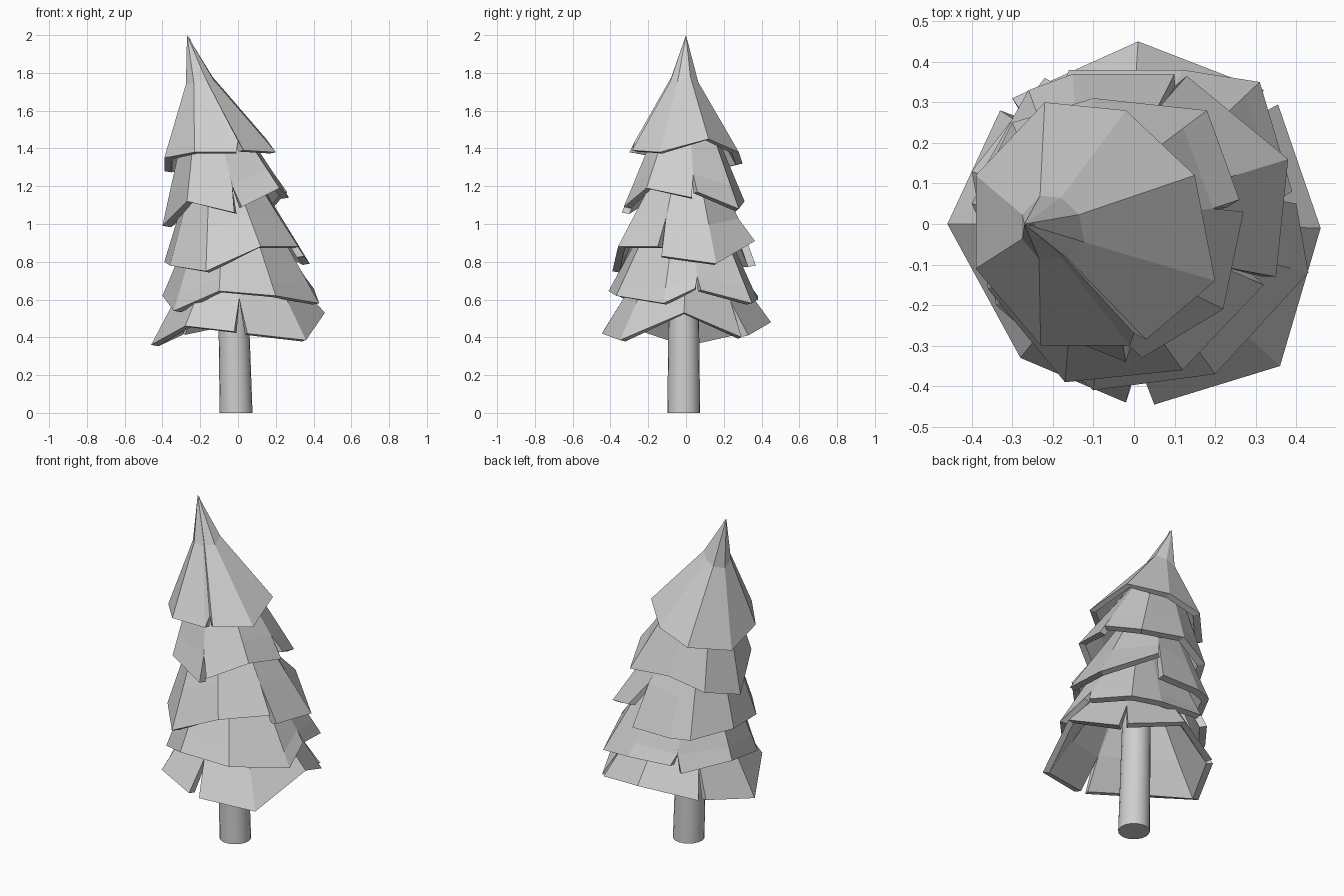
import bpy
import bmesh
from mathutils import Vector

cube = bpy.data.objects.get("Cube")
if cube:
    bpy.data.objects.remove(cube, do_unlink=True)

grey = bpy.data.materials.new("light_grey")
grey.use_nodes = True
grey.diffuse_color = (0.62, 0.62, 0.62, 1)
shader = next(n for n in grey.node_tree.nodes if n.type == 'BSDF_PRINCIPLED')
shader.inputs["Base Color"].default_value = grey.diffuse_color


def finish(bm, name):
    """Turn a bmesh into a named, coloured object."""
    mesh = bpy.data.meshes.new(name)
    bm.to_mesh(mesh)
    bm.free()
    mesh.materials.append(grey)
    obj = bpy.data.objects.new(name, mesh)
    bpy.context.scene.collection.objects.link(obj)
    return obj


def branch_tier(name, rim, splits, centre, scale, lift, pinch=1.0):
    """Ragged skirt of thick panels; a split opens a slit after that rim point."""
    centre = Vector(centre)
    rim = [Vector(p) for p in rim]
    count = len(rim)

    # Upper ring follows the rim shape, shrunk towards the tier's centre
    top = [Vector((centre.x + p.x * scale, centre.y + p.y * scale, centre.z)) for p in rim]
    mid = [low.lerp(high, lift) for low, high in zip(rim, top)]
    axis = sum(mid, Vector()) / count
    for m in mid:
        m.xy = axis.xy.lerp(m.xy, pinch)

    bm = bmesh.new()
    low_v = [bm.verts.new(p) for p in rim]
    mid_v = [bm.verts.new(p) for p in mid]
    peak = bm.verts.new(centre)
    top_v = [bm.verts.new(p) for p in top] if scale else [peak] * count

    # Both sides of a slit meet at one point
    for i in splits:
        j = (i + 1) % count
        mid_v[i].co = (mid_v[i].co + mid_v[j].co) / 2
        bm.verts.remove(mid_v[j])
        mid_v[j] = mid_v[i]

    for i in range(count):
        j = (i + 1) % count
        if i not in splits:
            bm.faces.new((low_v[i], low_v[j], mid_v[j], mid_v[i]))
        corners = list(dict.fromkeys((mid_v[i], mid_v[j], top_v[j], top_v[i])))
        if len(corners) > 2:
            bm.faces.new(corners)
        if scale:
            bm.faces.new((top_v[i], top_v[j], peak))

    # Inner shell is set back almost level, so the rim's underside lies flat
    bm.normal_update()
    inward = {tuple(v.co): Vector((v.normal.x, v.normal.y, 0.15)) * -0.045 for v in bm.verts}
    shell = bmesh.ops.extrude_face_region(bm, geom=bm.faces[:], use_keep_orig=True)
    for v in shell["geom"]:
        if isinstance(v, bmesh.types.BMVert):
            v.co += inward[tuple(v.co)]
    bmesh.ops.recalc_face_normals(bm, faces=bm.faces[:])
    return finish(bm, name)


# Trunk: tapered, smooth-sided cylinder reaching into the foliage
bm = bmesh.new()
bmesh.ops.create_cone(bm, cap_ends=True, segments=20, radius1=0.087, radius2=0.076, depth=0.9)
for v in bm.verts:
    v.co.z += 0.45
    v.co.x -= 0.01 + 0.025 * v.co.z
    v.co.y -= 0.012
trunk = finish(bm, "trunk")
bpy.ops.object.select_all(action='DESELECT')
trunk.select_set(True)
bpy.context.view_layer.objects.active = trunk
bpy.ops.object.shade_smooth_by_angle()

# Foliage, from the ground up; rims run counter-clockwise from the left side
branch_tier("lowest_branches", [
    (.46, -.01, .53), (.355, .295, .4), (.32, .33, .41), (.01, .45, .48),
    (-.3, .31, .42), (-.33, .28, .42), (-.46, 0, .36), (-.28, -.33, .46),
    (-.02, -.44, .43), (.05, -.445, .42), (.36, -.35, .385)],
    (1, 4, 8), (-.01, 0, .82), .45, .45)

branch_tier("lower_branches", [
    (.43, -.12, .58), (.4, .05, .66), (.39, .08, .65), (.31, .35, .58),
    (.12, .38, .6), (-.16, .38, .62), (-.22, .36, .58), (-.4, .13, .62),
    (-.34, -.2, .54), (-.1, -.41, .645), (.2, -.37, .62)],
    (1, 5), (-.03, 0, 1.02), .5, .18)

branch_tier("middle_branches", [
    (.35, -.13, .83), (.38, .16, .79), (.13, .365, .91), (.1, .37, .78),
    (-.15, .37, .78), (-.26, .33, .78), (-.39, .1, .8), (-.36, -.16, .78),
    (-.17, -.39, .75), (.12, -.36, .88), (.32, -.15, .88)],
    (2, 10), (-.08, 0, 1.28), .42, .42)

branch_tier("upper_branches", [
    (.27, .03, 1.14), (.26, .06, 1.17), (.18, .28, 1.08), (-.1, .31, 1.12),
    (-.3, .25, 1.05), (-.4, .05, .99), (-.27, -.24, 1.12), (-.02, -.34, 1.06),
    (.02, -.33, 1.09), (.22, -.21, 1.19)],
    (0, 7), (-.12, 0, 1.58), .38, .25)

# Curved-in tip leaning to one side, with a small nick in its rim
branch_tier("leaning_tip", [
    (.2, -.14, 1.38), (.15, .12, 1.45), (-.02, .28, 1.38), (-.22, .3, 1.32),
    (-.39, .12, 1.28), (-.39, -.11, 1.35), (-.23, -.3, 1.38), (-.01, -.3, 1.38),
    (0, -.27, 1.44), (.03, -.285, 1.39)],
    (), (-.27, 0, 2), 0, .6, .65)
